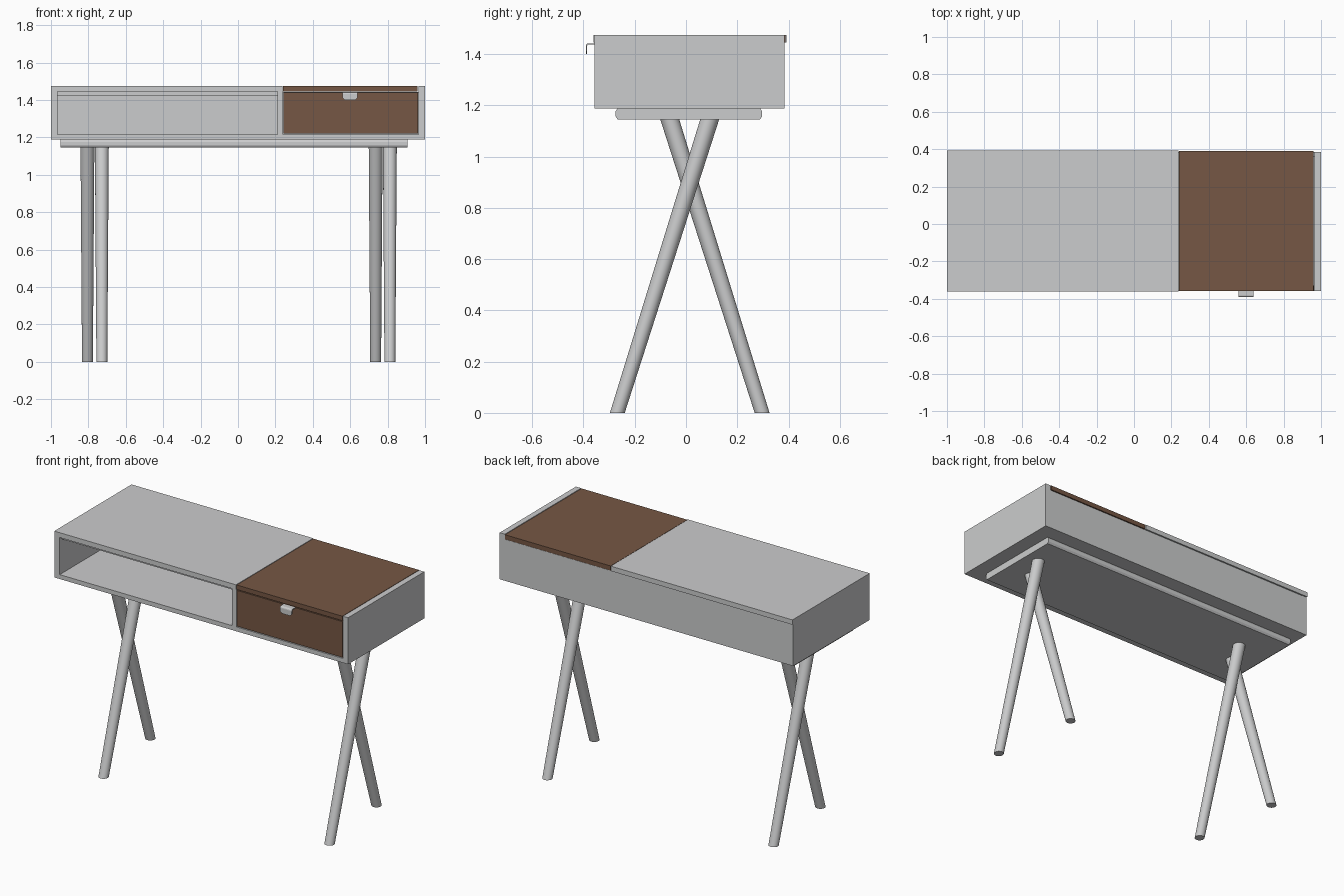
import bpy, bmesh, math
from mathutils import Vector

if "Cube" in bpy.data.objects:
    bpy.data.objects.remove(bpy.data.objects["Cube"])


def material(name, rgb):
    m = bpy.data.materials.new(name)
    m.diffuse_color = (*rgb, 1)
    m.use_nodes = True
    m.node_tree.nodes["Principled BSDF"].inputs["Base Color"].default_value = m.diffuse_color
    return m


GREY = material("light grey", (0.6, 0.605, 0.61))
BROWN = material("walnut brown", (0.18, 0.095, 0.058))


def finish(name, bm, mat):
    bmesh.ops.recalc_face_normals(bm, faces=bm.faces)
    me = bpy.data.meshes.new(name)
    bm.to_mesh(me)
    bm.free()
    me.materials.append(mat)
    ob = bpy.data.objects.new(name, me)
    bpy.context.collection.objects.link(ob)
    return ob


def box(name, x, y, z, mat=GREY):
    bm = bmesh.new()
    bmesh.ops.create_cube(bm, size=1)
    for v in bm.verts:
        v.co = [a + (b - a) * (c + 0.5) for (a, b), c in zip((x, y, z), v.co)]
    return finish(name, bm, mat)


def extrude_x(name, profile, x0, x1, mat=GREY):
    """Extrude a (y, z) outline along x."""
    bm = bmesh.new()
    f = bm.faces.new([bm.verts.new((x0, y, z)) for y, z in profile])
    r = bmesh.ops.extrude_face_region(bm, geom=[f])
    for v in r["geom"]:
        if isinstance(v, bmesh.types.BMVert):
            v.co.x = x1
    return finish(name, bm, mat)


def leg(name, x, y0, y1, z1, r0=0.029, r1=0.037, n=32):
    """Slanted tapered leg with level ends."""
    bm = bmesh.new()
    rings = []
    for y, z, r in ((y0, 0, r0), (y1, z1, r1)):
        rings.append([bm.verts.new((x + r * math.cos(2 * math.pi * i / n),
                                    y + r * math.sin(2 * math.pi * i / n), z)) for i in range(n)])
    for i in range(n):
        j = (i + 1) % n
        bm.faces.new((rings[0][i], rings[0][j], rings[1][j], rings[1][i]))
    for ring in rings:
        bm.faces.new(ring)
    ob = finish(name, bm, GREY)
    bpy.ops.object.select_all(action='DESELECT')
    bpy.context.view_layer.objects.active = ob
    ob.select_set(True)
    bpy.ops.object.shade_smooth_by_angle(angle=math.radians(40))


FRONT, BACK = -0.357, 0.385

# Cabinet shell
box("bottom_panel", (-1, 1), (FRONT, BACK), (1.188, 1.215))
box("left_panel", (-1, -0.965), (FRONT, BACK), (1.215, 1.445))
box("right_panel", (0.965, 1), (FRONT, BACK), (1.215, 1.475))
box("back_panel", (-0.965, 0.965), (0.36, BACK), (1.215, 1.443))
box("divider", (0.21, 0.24), (FRONT, 0.36), (1.215, 1.445))
box("inner_top_panel", (-0.965, 0.21), (-0.335, 0.36), (1.425, 1.445))

# Tops and drawer
box("desk_top", (-1, 0.238), (-0.36, 0.392), (1.445, 1.475))
box("lid", (0.241, 0.961), (-0.357, 0.389), (1.446, 1.474), BROWN)
box("drawer_front", (0.243, 0.962), (-0.357, -0.33), (1.22, 1.441), BROWN)

# Drawer pull: a thin sheet bent downward with clipped lower corners
outer = [(-0.355, 1.442), (-0.38, 1.442)]
inner = [(-0.355, 1.437), (-0.38, 1.437)]
for k in range(1, 5):
    a = math.pi / 2 + k * math.pi / 8
    outer.append((-0.38 + 0.011 * math.cos(a), 1.431 + 0.011 * math.sin(a)))
    inner.append((-0.38 + 0.006 * math.cos(a), 1.431 + 0.006 * math.sin(a)))
outer += [(-0.391, 1.412), (-0.391, 1.40)]
inner += [(-0.386, 1.412), (-0.386, 1.40)]
bm = bmesh.new()
rows = []
for o, i in zip(outer, inner):
    w = 0.028 if o[1] < 1.405 else 0.04
    rows.append([bm.verts.new((0.6 + s * w, p[0], p[1])) for s, p in ((-1, o), (1, o), (1, i), (-1, i))])
for a, b in zip(rows, rows[1:]):
    for k in range(4):
        bm.faces.new((a[k], a[(k + 1) % 4], b[(k + 1) % 4], b[k]))
bm.faces.new(rows[0])
bm.faces.new(rows[-1])
finish("drawer_pull", bm, GREY)

# Base plate of three boards, the outer ones with softened edges
X0, X1, Z0, Z1 = -0.95, 0.905, 1.145, 1.188
box("base_board_middle", (X0, X1), (-0.19, 0.21), (Z0, Z1))
for name, yi, yo in (("base_board_front", -0.19, -0.275), ("base_board_back", 0.21, 0.297)):
    c = math.copysign(0.008, yo)
    extrude_x(name, [(yi, Z0), (yo - c, Z0), (yo, Z0 + 0.012), (yo, Z1 - 0.012), (yo - c, Z1), (yi, Z1)], X0, X1)

# Crossed legs
for side, xf, xb in (("left", -0.728, -0.805), ("right", 0.812, 0.736)):
    leg(side + "_front_leg", xf, -0.268, 0.093, 1.147)
    leg(side + "_back_leg", xb, 0.297, -0.064, 1.147)
